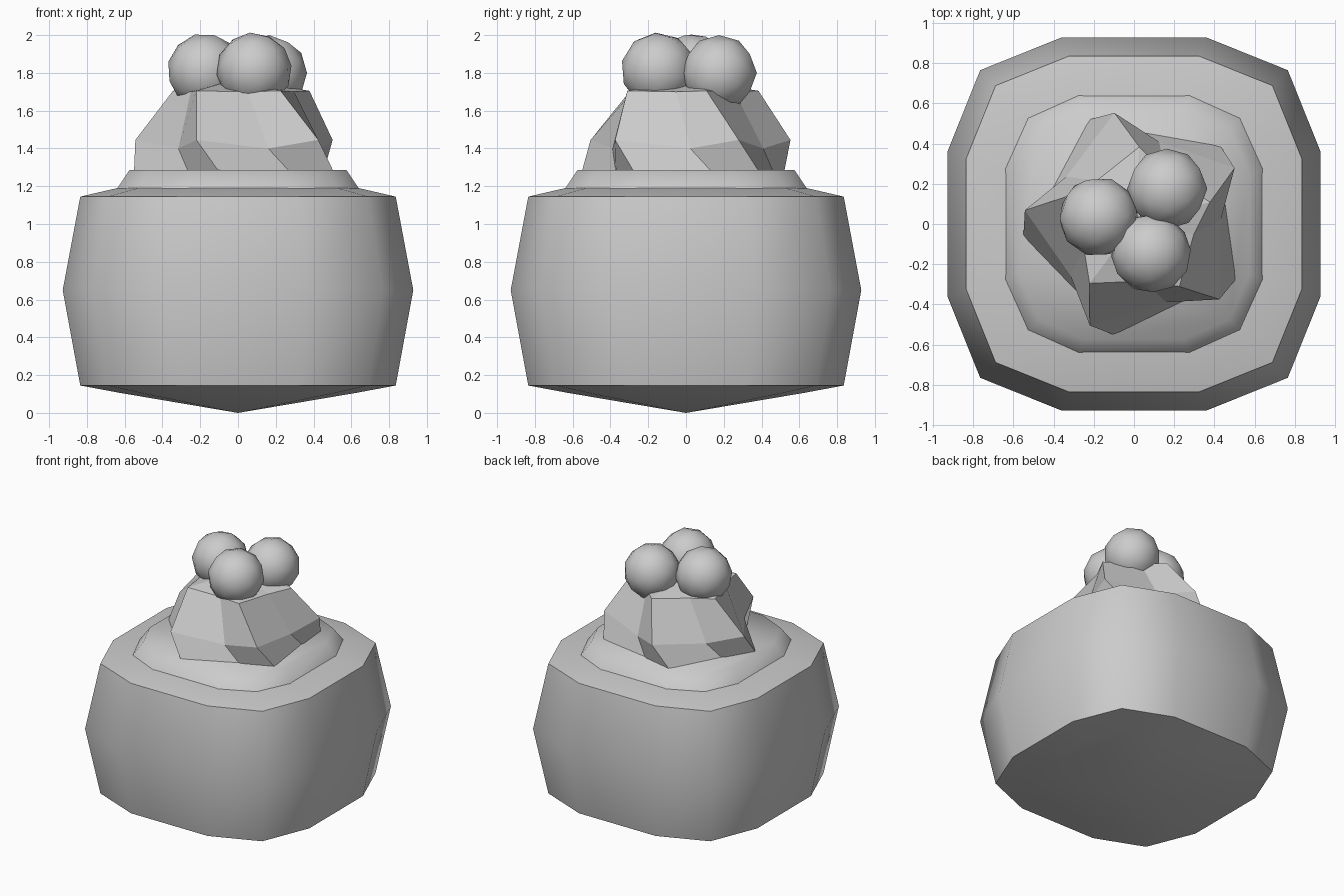
import bpy
import bmesh
from math import radians, cos, sin

if "Cube" in bpy.data.objects:
    bpy.data.objects.remove(bpy.data.objects["Cube"])


def loft(name, rings, bottom=None, top=None):
    """Skin closed rings of points; close the ends with an apex point or a flat cap."""
    bm = bmesh.new()
    loops = [[bm.verts.new(p) for p in ring] for ring in rings]
    n = len(loops[0])
    for a, b in zip(loops, loops[1:]):
        for i in range(n):
            j = (i + 1) % n
            bm.faces.new((a[i], a[j], b[j], b[i]))
    for loop, apex in ((loops[0][::-1], bottom), (loops[-1], top)):
        if apex is None:
            bm.faces.new(loop)
        else:
            tip = bm.verts.new(apex)
            for i in range(n):
                bm.faces.new((loop[i], loop[(i + 1) % n], tip))
    bmesh.ops.recalc_face_normals(bm, faces=bm.faces[:])
    mesh = bpy.data.meshes.new(name)
    bm.to_mesh(mesh)
    bm.free()
    obj = bpy.data.objects.new(name, mesh)
    bpy.context.collection.objects.link(obj)
    return obj


def smooth(obj, angle):
    bpy.ops.object.select_all(action='DESELECT')
    obj.select_set(True)
    bpy.context.view_layer.objects.active = obj
    bpy.ops.object.shade_smooth_by_angle(angle=radians(angle))


def squircle(half, z, k=0.39):
    """Twelve-point rounded square of the given half width."""
    quarter = [(1, -k), (1, k), (0.825, 0.825)]
    pts = []
    for _ in range(4):
        pts += [(half * x, half * y, z) for x, y in quarter]
        quarter = [(-y, x) for x, y in quarter]
    return pts


def star(r_tip, a_tip, z_tip, r_val, a_val, z_val):
    """Five-tooth swirl ring with leaning teeth."""
    pts = []
    for i in range(5):
        for r, a, z in ((r_val, a_val, z_val), (r_tip, a_tip, z_tip)):
            t = radians(a + 72 * i)
            pts.append((0.013 + r * cos(t), 0.004 + r * sin(t), z))
    return pts


# Cake body: bulging rounded square with shallow pointed underside
body = loft("cake_body",
            [squircle(0.62, 0.105), squircle(0.835, 0.145), squircle(0.928, 0.65),
             squircle(0.835, 1.145), squircle(0.64, 1.19)],
            bottom=(0, 0, 0))
smooth(body, 50)

# Raised icing layer on top
icing = loft("icing_layer",
             [squircle(0.645, 1.18, 0.43), squircle(0.575, 1.285, 0.43)])
smooth(icing, 65)

# Twisted cream swirl, flat shaded
loft("cream_swirl",
     [star(0.568, 43, 1.27, 0.46, 17.5, 1.27),
      star(0.56, 29.4, 1.445, 0.42, 2.5, 1.40),
      star(0.38, 16, 1.705, 0.29, -11, 1.70)],
     top=(0, 0, 1.77))

# Three berries
for i, (x, y, z, rot) in enumerate([(-0.175, 0.035, 1.81, (15, 10, 20)),
                                    (0.165, 0.175, 1.80, (-20, 25, 50)),
                                    (0.085, -0.145, 1.815, (25, -15, 80))]):
    bpy.ops.mesh.primitive_ico_sphere_add(subdivisions=2, radius=0.2, location=(x, y, z),
                                          rotation=[radians(a) for a in rot])
    berry = bpy.context.object
    berry.name = f"berry_{i + 1}"
    smooth(berry, 50)
